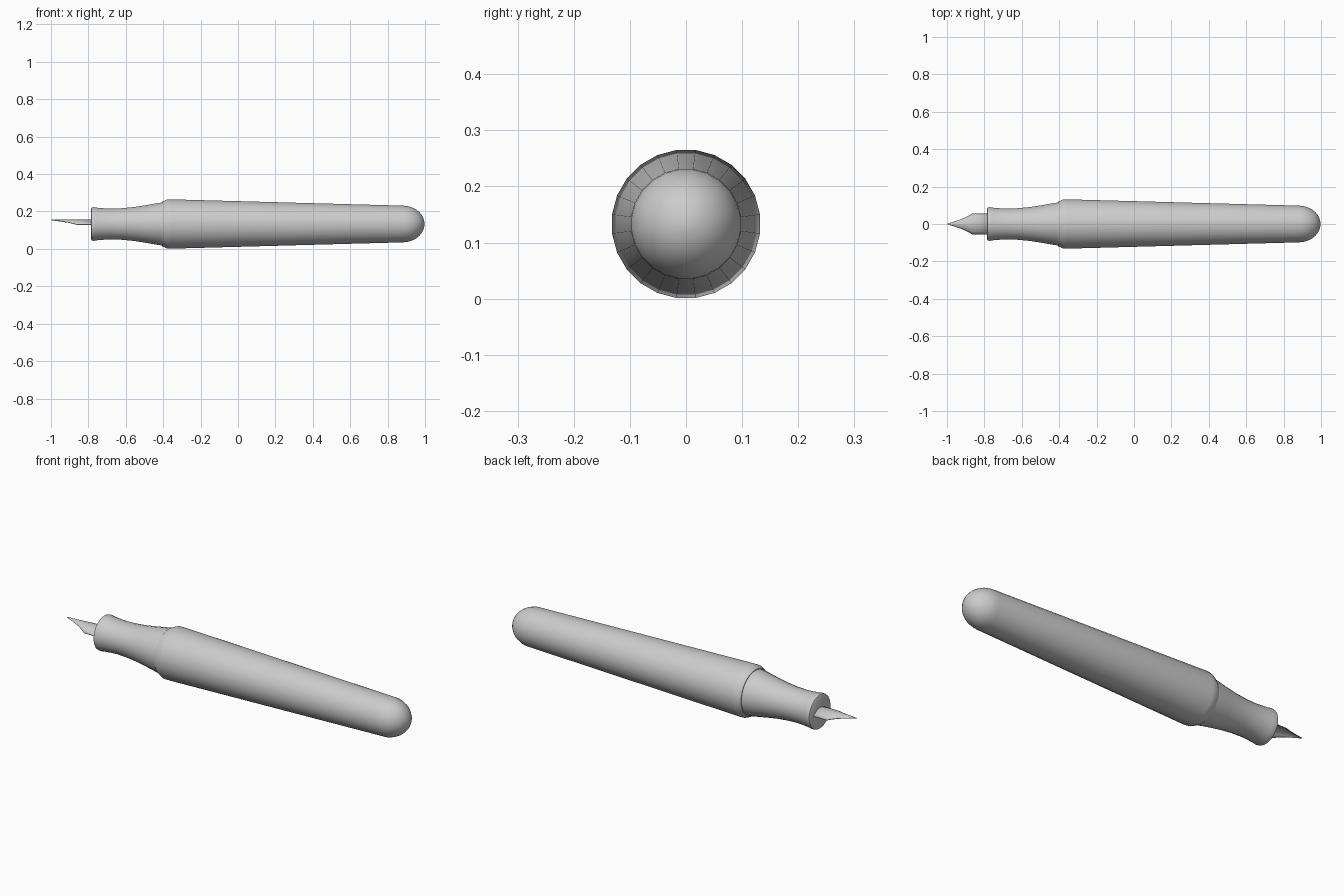
import bpy, bmesh, math

if "Cube" in bpy.data.objects:
    bpy.data.objects.remove(bpy.data.objects["Cube"])

AXIS_Z = 0.133
SIDES = 24


def finish(name, bm, angle=40):
    bmesh.ops.recalc_face_normals(bm, faces=bm.faces)
    mesh = bpy.data.meshes.new(name)
    bm.to_mesh(mesh)
    bm.free()
    obj = bpy.data.objects.new(name, mesh)
    bpy.context.collection.objects.link(obj)
    bpy.ops.object.select_all(action='DESELECT')
    obj.select_set(True)
    bpy.context.view_layer.objects.active = obj
    bpy.ops.object.shade_smooth_by_angle(angle=math.radians(angle))
    return obj


def lathe(name, profile):
    """Revolve (x, radius) points around the pen axis, capping the open ends."""
    bm = bmesh.new()
    rings = []
    for x, r in profile:
        if r == 0:
            rings.append([bm.verts.new((x, 0, AXIS_Z))] * SIDES)
            continue
        rings.append([bm.verts.new((x, r * math.sin(2 * math.pi * (i + 0.5) / SIDES),
                                    AXIS_Z + r * math.cos(2 * math.pi * (i + 0.5) / SIDES)))
                      for i in range(SIDES)])
    for a, b in zip(rings, rings[1:]):
        for i in range(SIDES):
            j = (i + 1) % SIDES
            bm.faces.new(list(dict.fromkeys((a[i], a[j], b[j], b[i]))))
    for ring, (x, r) in ((rings[0], profile[0]), (rings[-1], profile[-1])):
        if r > 0:
            bm.faces.new(ring)
    return finish(name, bm)


# Barrel: chamfered shoulder, long taper and rounded end
dome = [(0.88 + 0.117 * math.sin(math.radians(a)), 0.099 * math.cos(math.radians(a)))
        for a in range(0, 90, 10)]
lathe("barrel", [(-0.405, 0.120), (-0.38, 0.132), (-0.36, 0.133)] + dome + [(0.998, 0)])

# Grip: waisted section with a small lip at the nib end
lathe("grip", [(-0.785, 0.084), (-0.782, 0.089), (-0.772, 0.091), (-0.755, 0.088),
               (-0.72, 0.085), (-0.68, 0.083), (-0.62, 0.085), (-0.56, 0.091),
               (-0.50, 0.100), (-0.45, 0.109), (-0.40, 0.117)])

# Nib: thin arched sheet narrowing to a point
bm = bmesh.new()
outline = [(-0.75, 0.056), (-0.862, 0.056), (-0.88, 0.045), (-0.91, 0.030),
           (-0.94, 0.019), (-0.97, 0.009), (-0.998, 0.001)]
steps = 8
rows = []
for x, half in outline:
    row = []
    for i in range(steps + 1):
        t = 2 * i / steps - 1
        row.append(bm.verts.new((x, half * t, 0.155 - 0.45 * half * t * t)))
    rows.append(row)
for a, b in zip(rows, rows[1:]):
    for i in range(steps):
        bm.faces.new((a[i], a[i + 1], b[i + 1], b[i]))
nib = finish("nib", bm)
solid = nib.modifiers.new("thickness", 'SOLIDIFY')
solid.thickness = 0.004
solid.offset = 0
